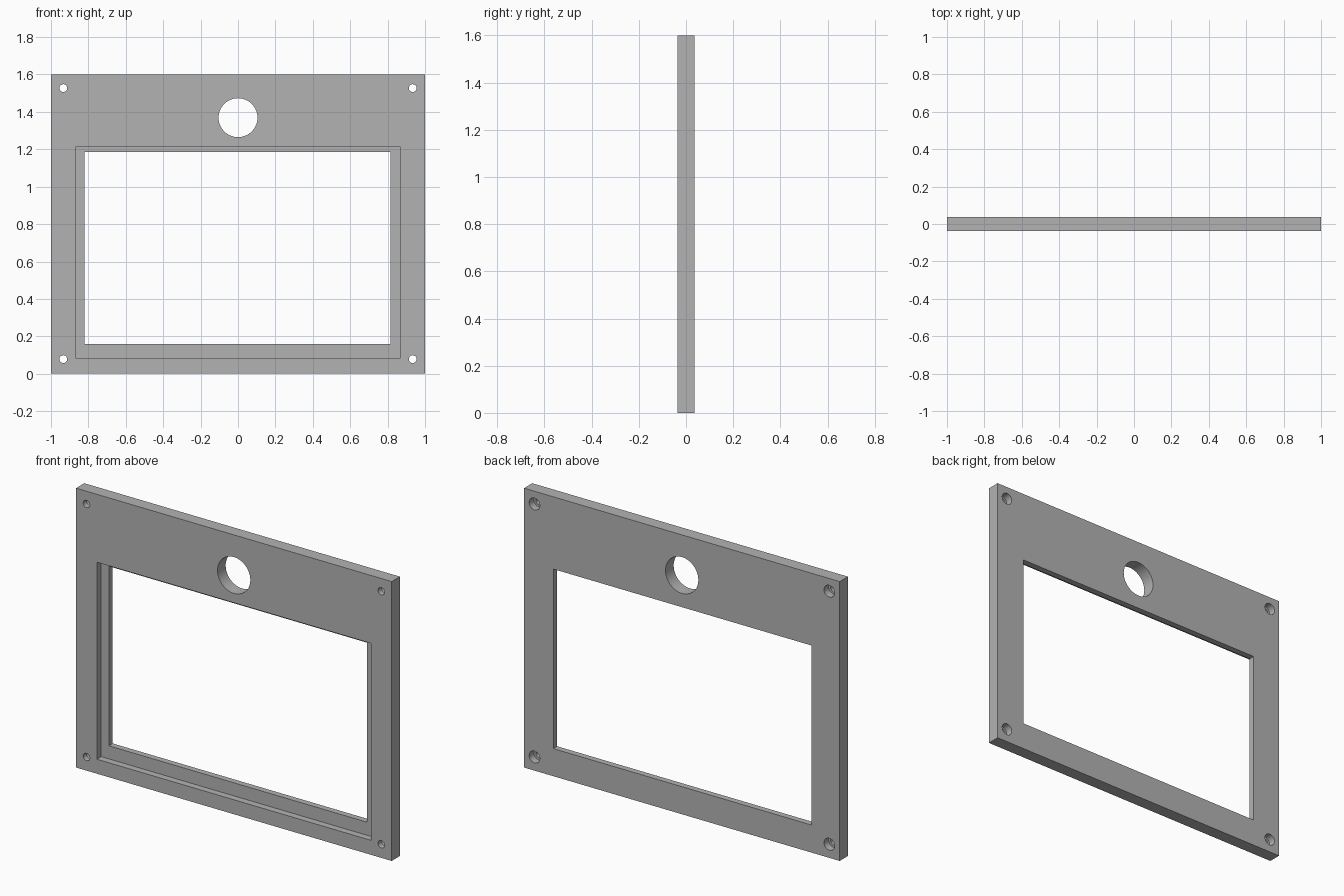
import bpy
import math

cube = bpy.data.objects.get("Cube")
if cube:
    bpy.data.objects.remove(cube, do_unlink=True)

HALF = 0.037      # half the panel thickness
OVER = 0.05       # how far cutters reach past a face

grey = bpy.data.materials.new("plain_grey")
grey.use_nodes = True
colour = (0.45, 0.45, 0.45, 1)
grey.diffuse_color = colour
grey.node_tree.nodes["Principled BSDF"].inputs["Base Color"].default_value = colour


def box(name, x0, x1, y0, y1, z0, z1):
    bpy.ops.mesh.primitive_cube_add(
        size=1, location=((x0 + x1) / 2, (y0 + y1) / 2, (z0 + z1) / 2))
    ob = bpy.context.object
    ob.name = name
    ob.scale = (x1 - x0, y1 - y0, z1 - z0)
    bpy.ops.object.transform_apply(location=False, rotation=False, scale=True)
    ob.data.materials.append(grey)
    return ob


def rod(name, x, z, radius, y0, y1, sides):
    bpy.ops.mesh.primitive_cylinder_add(
        vertices=sides, radius=radius, depth=y1 - y0,
        location=(x, (y0 + y1) / 2, z), rotation=(math.pi / 2, 0, 0))
    ob = bpy.context.object
    ob.name = name
    ob.data.materials.append(grey)
    return ob


def cut(target, cutter):
    mod = target.modifiers.new("cut", 'BOOLEAN')
    mod.operation = 'DIFFERENCE'
    mod.solver = 'EXACT'
    mod.object = cutter
    cutter.hide_render = True
    bpy.context.view_layer.objects.active = target
    bpy.ops.object.modifier_apply(modifier=mod.name)
    bpy.data.objects.remove(cutter, do_unlink=True)


# Flat mounting panel
panel = box("bezel_panel", -1, 1, -HALF, HALF, 0, 1.6)

# Display opening with a shallow rebate on the front
cut(panel, box("window_cutter", -0.82, 0.815, -HALF - OVER, HALF + OVER, 0.158, 1.186))
cut(panel, box("rebate_cutter", -0.868, 0.868, -HALF - OVER, 0.002, 0.083, 1.211))

# Round opening above the display
cut(panel, rod("round_cutter", 0, 1.369, 0.104, -HALF - OVER, HALF + OVER, 64))

# Corner screw holes, each with a wider bore on the back
for x in (-0.934, 0.934):
    for z in (0.078, 1.527):
        cut(panel, rod("screw_cutter", x, z, 0.021, -HALF - OVER, HALF + OVER, 24))
        cut(panel, rod("bore_cutter", x, z, 0.034, -0.005, HALF + OVER, 24))

# Smooth round walls, crisp edges
bpy.ops.object.select_all(action='DESELECT')
panel.select_set(True)
bpy.context.view_layer.objects.active = panel
bpy.ops.object.shade_smooth_by_angle(angle=math.radians(30))
